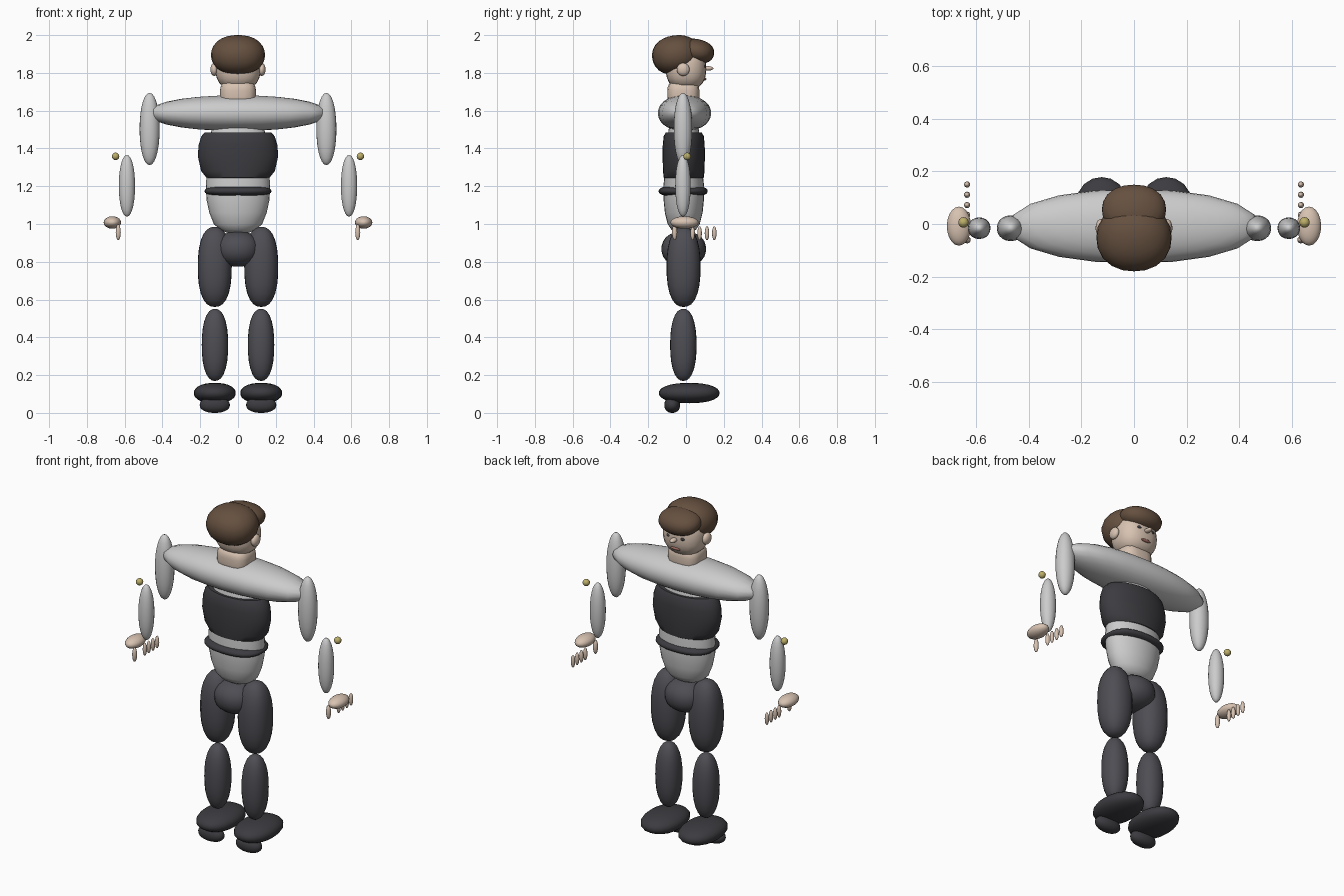
import bpy, bmesh, math
from mathutils import Vector, Matrix

if "Cube" in bpy.data.objects:
    bpy.data.objects.remove(bpy.data.objects["Cube"])

MATS = {}
COLORS = {
    "charcoal": (0.075, 0.075, 0.088, 1),
    "black": (0.045, 0.045, 0.052, 1),
    "skin": (0.68, 0.54, 0.44, 1),
    "brown": (0.13, 0.08, 0.05, 1),
    "gold": (0.5, 0.42, 0.14, 1),
    "lip": (0.35, 0.15, 0.12, 1),
}


def finish(bm, name, color):
    me = bpy.data.meshes.new(name)
    bmesh.ops.recalc_face_normals(bm, faces=bm.faces)
    bm.to_mesh(me)
    bm.free()
    ob = bpy.data.objects.new(name, me)
    bpy.context.collection.objects.link(ob)
    if color:
        if color not in MATS:
            MATS[color] = bpy.data.materials.new(color)
            MATS[color].diffuse_color = COLORS[color]
        me.materials.append(MATS[color])
    bpy.ops.object.select_all(action="DESELECT")
    ob.select_set(True)
    bpy.context.view_layer.objects.active = ob
    bpy.ops.object.shade_smooth_by_angle(angle=math.radians(40))
    return ob


def blob(name, loc, rad, color=None, p=2.0, tilt=0.0, seg=20, rings=14):
    """Ellipsoid; p above 2 makes it boxier, tilt turns it about x."""
    bm = bmesh.new()
    bmesh.ops.create_uvsphere(bm, u_segments=seg, v_segments=rings, radius=1)
    rot = Matrix.Rotation(tilt, 3, "X")
    for v in bm.verts:
        n = v.co.normalized()
        n /= sum(abs(c) ** p for c in n) ** (1 / p)
        v.co = rot @ Vector(a * b for a, b in zip(n, rad)) + Vector(loc)
    return finish(bm, name, color)


def pair(name, loc, rad, color=None, **kw):
    for side, s in (("left", -1), ("right", 1)):
        blob(f"{side}_{name}", (s * loc[0], loc[1], loc[2]), rad, color, **kw)


def lathe(name, profile, color=None, y=-0.012, seg=28):
    """Oval rings from (z, half width, half depth) rows."""
    bm = bmesh.new()
    rows = []
    for z, rx, ry in profile:
        rows.append([bm.verts.new((rx * math.cos(2 * math.pi * i / seg),
                                   y + ry * math.sin(2 * math.pi * i / seg), z))
                     for i in range(seg)])
    for a, b in zip(rows, rows[1:]):
        for i in range(seg):
            j = (i + 1) % seg
            bm.faces.new((a[i], a[j], b[j], b[i]))
    bm.faces.new(rows[0])
    bm.faces.new(rows[-1])
    return finish(bm, name, color)


# head, with the face towards +y
blob("head", (0, 0, 1.825), (0.12, 0.107, 0.115), "skin", p=2.5)
blob("neck", (0, -0.014, 1.69), (0.095, 0.085, 0.07), "skin", p=3.5)
blob("back_hair", (0, -0.052, 1.895), (0.143, 0.128, 0.104), "brown", p=2.2, tilt=0.15)
blob("front_hair", (0, 0.055, 1.915), (0.122, 0.095, 0.064), "brown", p=2.2, tilt=-0.2)
pair("ear", (0.126, -0.015, 1.818), (0.02, 0.034, 0.034), "skin")
blob("nose", (0, 0.115, 1.824), (0.016, 0.03, 0.012), "skin")
pair("eye", (0.045, 0.098, 1.835), (0.014, 0.009, 0.009), "black", seg=12, rings=8)
blob("mouth", (0, 0.099, 1.768), (0.032, 0.009, 0.008), "lip", seg=12, rings=8)

# torso
blob("shoulders", (0, -0.008, 1.587), (0.475, 0.141, 0.094), p=2.15)
lathe("torso", [(0.955, 0.06, 0.04), (0.97, 0.095, 0.065), (1.0, 0.128, 0.085),
                (1.06, 0.152, 0.1), (1.13, 0.167, 0.107), (1.2, 0.17, 0.108),
                (1.27, 0.166, 0.1), (1.4, 0.16, 0.092), (1.5, 0.14, 0.08),
                (1.56, 0.1, 0.06)])
lathe("vest", [(1.235, 0.155, 0.09), (1.245, 0.167, 0.106), (1.28, 0.195, 0.11),
               (1.36, 0.213, 0.112), (1.42, 0.208, 0.111), (1.465, 0.194, 0.106),
               (1.485, 0.175, 0.095)], "black")
blob("belt", (0, -0.015, 1.174), (0.177, 0.13, 0.031), "black", p=2.5, seg=28)
blob("pelvis", (0, -0.012, 0.868), (0.12, 0.118, 0.094), "charcoal", p=2.2)

# arms
pair("upper_arm", (0.468, -0.016, 1.503), (0.053, 0.049, 0.191), p=2.1)
pair("forearm", (0.588, -0.016, 1.202), (0.043, 0.041, 0.163), p=2.1)
pair("cuff_button", (0.648, 0.006, 1.358), (0.02, 0.02, 0.02), "gold", seg=14, rings=10)

# hands
pair("palm", (0.665, -0.008, 1.008), (0.046, 0.074, 0.033), "skin")
for i, y in enumerate((0.035, 0.072, 0.111, 0.15)):
    pair(f"finger_{i + 1}", (0.634, y, 0.951), (0.012, 0.012, 0.037), "skin", seg=10, rings=8)
pair("thumb", (0.634, -0.06, 0.956), (0.014, 0.014, 0.042), "skin", seg=10, rings=8)

# legs
pair("thigh", (0.123, -0.013, 0.773), (0.09, 0.09, 0.212), "charcoal", p=2.4)
pair("shin", (0.122, -0.014, 0.36), (0.07, 0.07, 0.191), "charcoal", p=2.3)

# shoes
pair("shoe", (0.123, 0.017, 0.105), (0.111, 0.161, 0.054), "black", p=2.2)
pair("heel", (0.123, -0.073, 0.042), (0.08, 0.042, 0.042), "black", p=2.2)

for m in bpy.data.materials:
    if m.users and not m.is_grease_pencil:
        m.use_nodes = True
        m.node_tree.nodes["Principled BSDF"].inputs["Base Color"].default_value = m.diffuse_color
